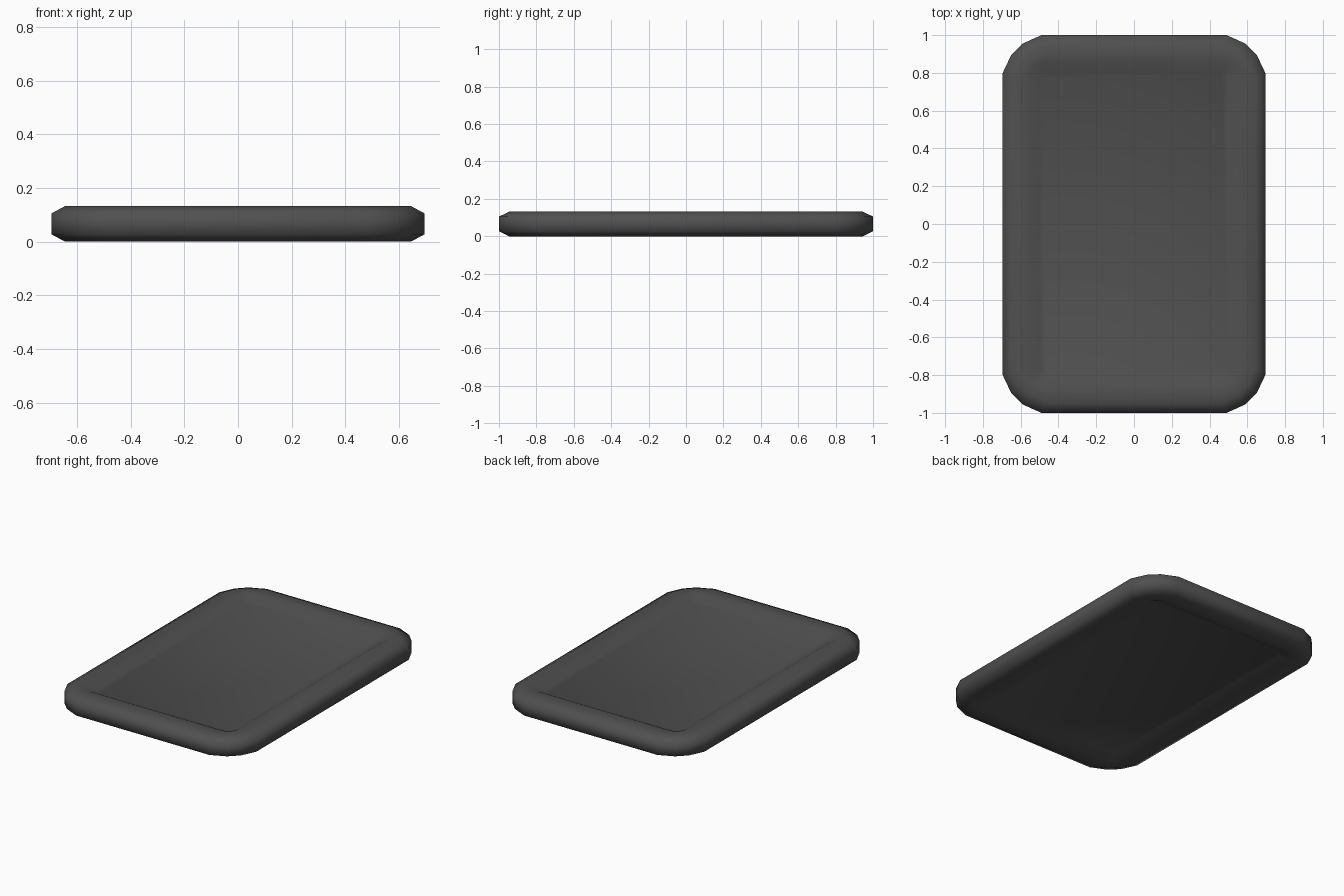
import bpy, bmesh, math

if "Cube" in bpy.data.objects:
    bpy.data.objects.remove(bpy.data.objects["Cube"])

# corner rounding, measured inward from the square corner
CORNER = [(0.0, 0.20), (0.045, 0.105), (0.105, 0.045), (0.205, 0.0)]


def ring(bm, hx, hy, z, k):
    """Rounded rectangle loop; k scales the corner rounding."""
    q = [(hx - a * k, hy - b * k) for a, b in CORNER]
    pts = q + [(-x, y) for x, y in reversed(q)]
    pts += [(-x, -y) for x, y in q] + [(x, -y) for x, y in reversed(q)]
    return [bm.verts.new((x, y, z)) for x, y in pts]


# half width, half length, height, corner scale: from lower panel to upper panel
H, D = 0.132, 0.028
half = [(0.495, 0.80, H - D, 0.15), (0.55, 0.855, H, 0.32),
        (0.645, 0.945, H, 0.9), (0.695, 1.0, 0.105, 1.0)]
levels = [(x, y, H - z, k) for x, y, z, k in half] + half[::-1]

bm = bmesh.new()
rings = [ring(bm, *l) for l in levels]
for a, b in zip(rings, rings[1:]):
    n = len(a)
    for i in range(n):
        j = (i + 1) % n
        bm.faces.new((a[i], a[j], b[j], b[i]))
bm.faces.new(rings[0][::-1])
bm.faces.new(rings[-1])
bmesh.ops.recalc_face_normals(bm, faces=bm.faces)

mesh = bpy.data.meshes.new("slab")
bm.to_mesh(mesh)
bm.free()
slab = bpy.data.objects.new("recessed_slab", mesh)
bpy.context.collection.objects.link(slab)

# one dark grey colour
grey = bpy.data.materials.new("dark grey")
grey.diffuse_color = (0.08, 0.08, 0.08, 1)
grey.use_nodes = True
grey.node_tree.nodes["Principled BSDF"].inputs["Base Color"].default_value = grey.diffuse_color
mesh.materials.append(grey)

# smooth rounded edge
bpy.context.view_layer.objects.active = slab
slab.select_set(True)
bpy.ops.object.shade_smooth_by_angle(angle=math.radians(70))
